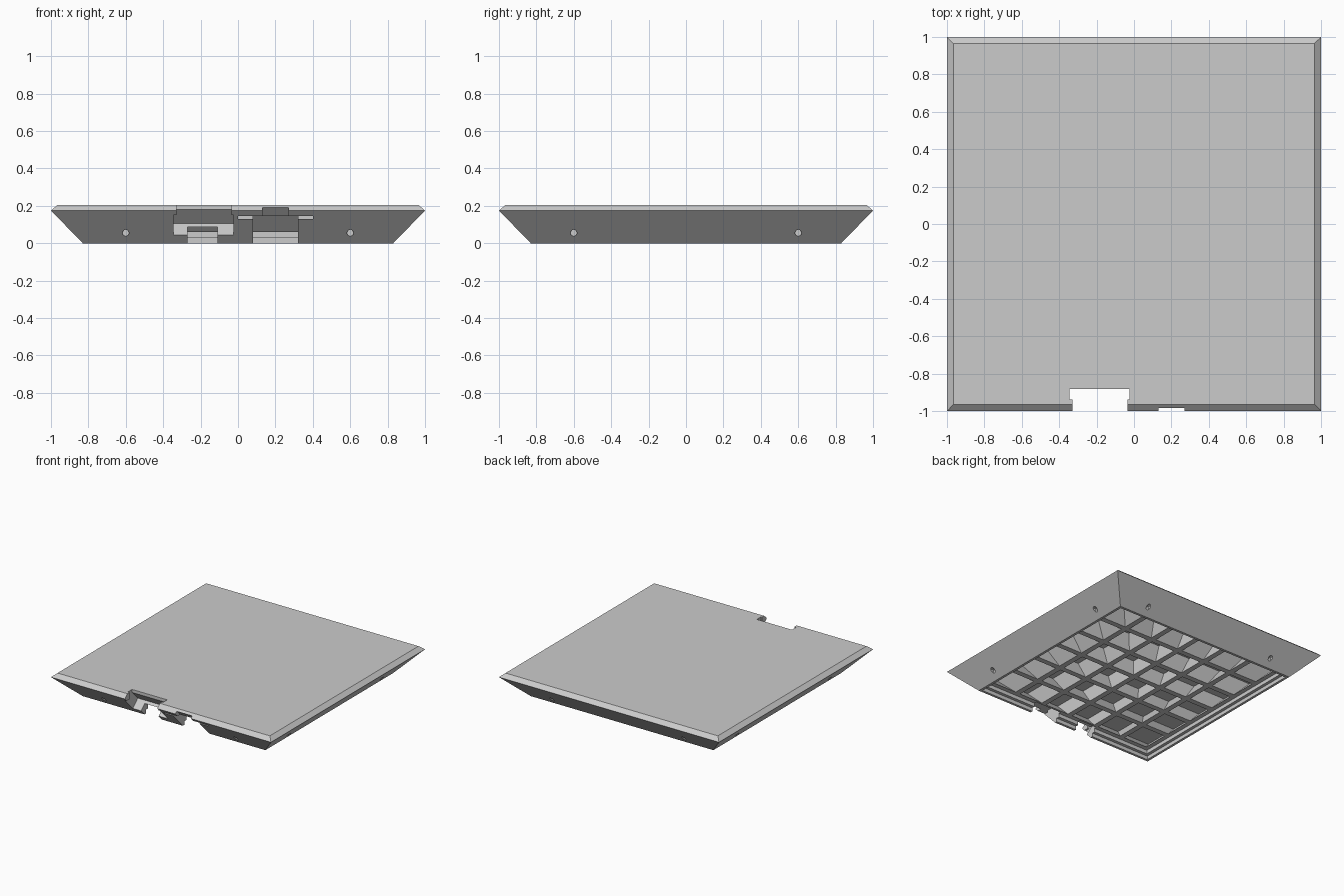
import bpy, bmesh, math
from mathutils import Matrix, Vector

cube = bpy.data.objects.get("Cube")
if cube:
    bpy.data.objects.remove(cube, do_unlink=True)

grey = bpy.data.materials.new("matte grey")
grey.use_nodes = True
colour = (0.6, 0.6, 0.6, 1)
grey.diffuse_color = colour
grey.node_tree.nodes["Principled BSDF"].inputs["Base Color"].default_value = colour


def finish(bm, name):
    bmesh.ops.recalc_face_normals(bm, faces=bm.faces)
    mesh = bpy.data.meshes.new(name)
    bm.to_mesh(mesh)
    bm.free()
    mesh.materials.append(grey)
    obj = bpy.data.objects.new(name, mesh)
    bpy.context.scene.collection.objects.link(obj)
    return obj


def loft(bm, rings):
    """Closed solid through rings of points."""
    loops = [[bm.verts.new(p) for p in ring] for ring in rings]
    bm.faces.new(loops[0])
    bm.faces.new(loops[-1])
    n = len(loops[0])
    for a, b in zip(loops, loops[1:]):
        for i in range(n):
            j = (i + 1) % n
            bm.faces.new((a[i], a[j], b[j], b[i]))


def rect(x0, x1, y0, y1, z):
    return [(x0, y0, z), (x1, y0, z), (x1, y1, z), (x0, y1, z)]


def square(h, z):
    return rect(-h, h, -h, h, z)


def carve(target, bm):
    """Subtract a solid from the target and drop the cutter."""
    cutter = finish(bm, "cutter")
    cutter.hide_render = True
    mod = target.modifiers.new("carve", 'BOOLEAN')
    mod.operation = 'DIFFERENCE'
    mod.solver = 'EXACT'
    mod.object = cutter
    bpy.context.view_layer.update()
    deps = bpy.context.evaluated_depsgraph_get()
    mesh = bpy.data.meshes.new_from_object(target.evaluated_get(deps))
    target.modifiers.clear()
    target.data = mesh
    bpy.data.objects.remove(cutter, do_unlink=True)


def carve_prism(target, x0, x1, profile):
    """Cut a y-z profile swept along x."""
    bm = bmesh.new()
    loft(bm, [[(x, y, z) for y, z in profile] for x in (x0, x1)])
    carve(target, bm)


def carve_box(target, x0, x1, y0, y1, z0, z1):
    carve_prism(target, x0, x1, [(y0, z0), (y1, z0), (y1, z1), (y0, z1)])


# Flared tray with a chamfered top edge
bm = bmesh.new()
loft(bm, [square(0.83, 0), square(1, 0.175), square(0.965, 0.205)])
tray = finish(bm, "flared_tray")

# Underside cells that fan outwards, parallel to the outer walls
CELLS, RIB = 6, 0.022
LOW, HIGH = 0.045, 0.18


def cell_ring(i, j, z):
    half = 0.77 + (z - 0.06)
    pitch = 2 * half / CELLS
    x, y = -half + i * pitch, -half + j * pitch
    return rect(x + RIB, x + pitch - RIB, y + RIB, y + pitch - RIB, z)


bm = bmesh.new()
for i in range(CELLS):
    for j in range(CELLS):
        loft(bm, [cell_ring(i, j, LOW), cell_ring(i, j, HIGH)])
carve(tray, bm)

# Stepped recess around the open underside
for half, depth in ((0.785, 0.06), (0.81, 0.03)):
    bm = bmesh.new()
    loft(bm, [square(half, -0.05), square(half, depth)])
    carve(tray, bm)

# Two small blind holes in each sloping wall
bm = bmesh.new()
for side in range(4):
    turn = Matrix.Rotation(side * math.pi / 2, 4, 'Z')
    for x in (-0.6, 0.6):
        place = turn @ Matrix.Translation(Vector((x, -0.925, 0.055))) @ Matrix.Rotation(math.pi / 2, 4, 'X')
        bmesh.ops.create_cone(bm, cap_ends=True, segments=8, radius1=0.018,
                              radius2=0.018, depth=0.12, matrix=place)
carve(tray, bm)

# Socket notch: opening through the top, tilted pocket under it and lower slot
carve_box(tray, -0.345, -0.025, -0.937, -0.883, 0.1, 0.3)
carve_box(tray, -0.33, -0.035, -1.1, -0.9, 0.1, 0.3)
carve_prism(tray, -0.345, -0.025,
            [(-1.1, 0.045), (-0.873, 0.045), (-0.808, 0.105), (-0.853, 0.15), (-1.1, 0.15)])
carve_prism(tray, -0.345, -0.025, [(-0.92, 0.14), (-0.843, 0.14), (-0.883, 0.18), (-0.92, 0.18)])
carve_prism(tray, -0.27, -0.11, [(-1.1, -0.05), (-0.765, -0.05), (-0.765, 0.06), (-0.793, 0.088), (-1.1, 0.088)])

# Switch notch: wide opening, raised centre and thin side slit
carve_prism(tray, 0.08, 0.32, [(-1.1, -0.05), (-0.765, -0.05), (-0.765, 0.06), (-0.85, 0.145), (-1.1, 0.145)])
carve_prism(tray, 0.13, 0.27, [(-1.1, 0.1), (-0.89, 0.1), (-0.98, 0.19), (-1.1, 0.19)])
carve_box(tray, 0, 0.4, -1.1, -0.92, 0.13, 0.146)

for poly in tray.data.polygons:
    poly.use_smooth = False
